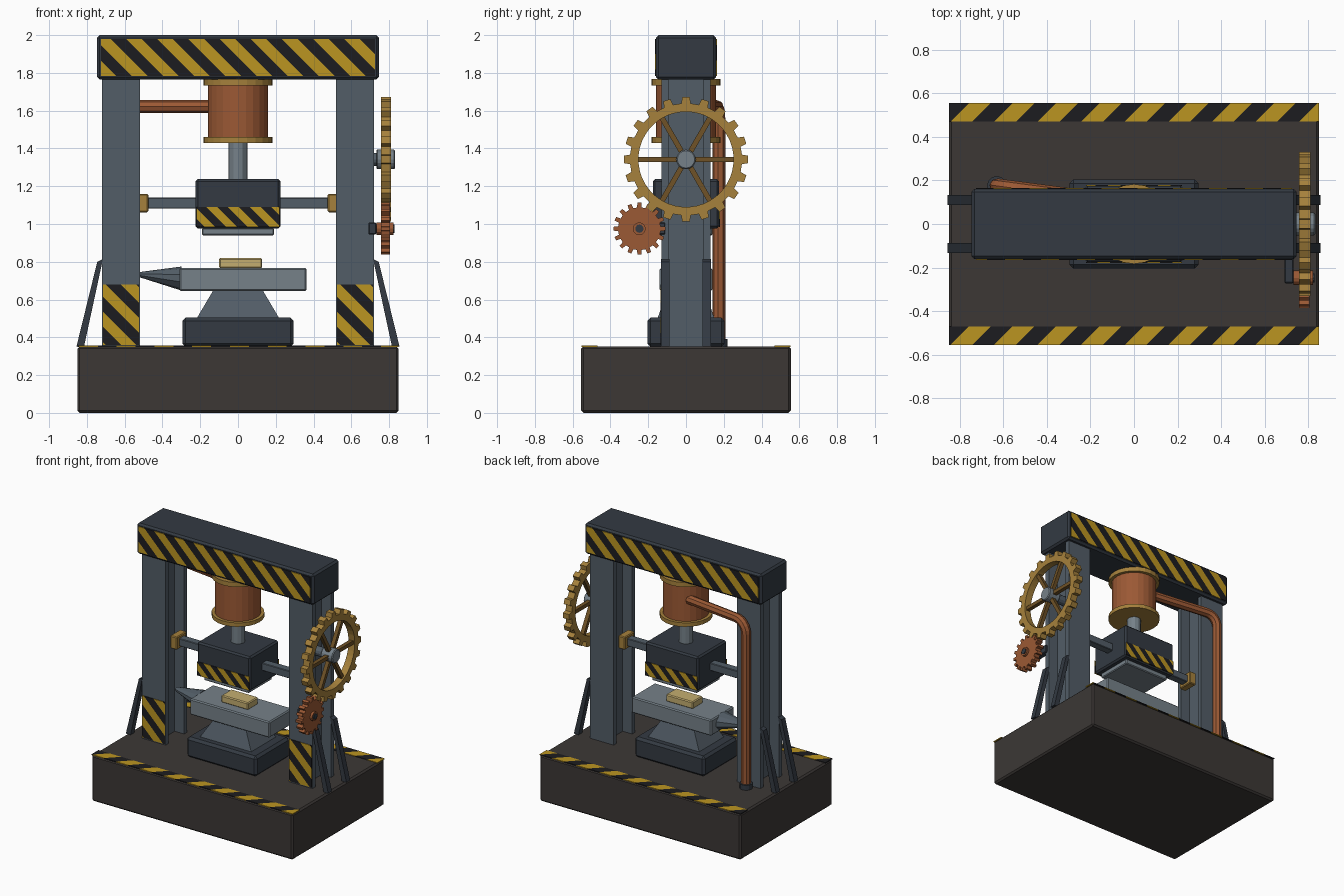
import bpy, bmesh, math
from math import pi, sin, cos, floor
from mathutils import Vector, Matrix

if "Cube" in bpy.data.objects:
    bpy.data.objects.remove(bpy.data.objects["Cube"])

def mat(name, r, g, b):
    m = bpy.data.materials.new(name)
    m.diffuse_color = (r, g, b, 1)
    m.use_nodes = True
    m.node_tree.nodes["Principled BSDF"].inputs["Base Color"].default_value = m.diffuse_color
    return m

BASE = mat("base_iron", .045, .039, .036)
STEEL = mat("blue_steel", .085, .11, .135)
DARK = mat("dark_steel", .033, .042, .055)
LIGHT = mat("bright_steel", .18, .22, .25)
COPPER = mat("copper", .33, .10, .035)
BRASS = mat("brass", .38, .22, .045)
SPOKE = mat("dark_brass", .16, .085, .02)
YELLOW = mat("hazard_yellow", .5, .30, .015)
BLACK = mat("hazard_black", .012, .012, .014)
BILLET = mat("billet", .55, .42, .16)

def finish(name, bm, *mats, bevel=0):
    bmesh.ops.recalc_face_normals(bm, faces=bm.faces[:])
    me = bpy.data.meshes.new(name)
    bm.to_mesh(me)
    bm.free()
    ob = bpy.data.objects.new(name, me)
    bpy.context.collection.objects.link(ob)
    for m in mats:
        me.materials.append(m)
    if bevel:
        md = ob.modifiers.new("bevel", 'BEVEL')
        md.width, md.segments = bevel, 1
    return ob

def box(name, x, y, z, m, bevel=0, taper=(1, 1)):
    """Box from (min, max) ranges; taper scales the top face."""
    bm = bmesh.new()
    bmesh.ops.create_cube(bm, size=1)
    for v in bm.verts:
        if v.co.z > 0:
            v.co.x *= taper[0]
            v.co.y *= taper[1]
    size = [r[1] - r[0] for r in (x, y, z)]
    mid = [(r[1] + r[0]) / 2 for r in (x, y, z)]
    bm.transform(Matrix.Translation(mid) @ Matrix.Diagonal((*size, 1)))
    return finish(name, bm, m, bevel=bevel)

def rod(name, a, b, r, m, sides=16, r2=None, squash=1, bevel=0):
    """Cylinder or cone from point a to point b."""
    a, b = Vector(a), Vector(b)
    bm = bmesh.new()
    bmesh.ops.create_cone(bm, cap_ends=True, segments=sides, radius1=r,
                          radius2=r if r2 is None else r2, depth=(b - a).length)
    rot = (b - a).to_track_quat('Z', 'Y').to_matrix().to_4x4()
    bm.transform(Matrix.Translation((a + b) / 2) @ Matrix.Diagonal((1, squash, 1, 1)) @ rot)
    return finish(name, bm, m, bevel=bevel)

def hazard(name, w, h, pitch, M, lean=1, t=.006):
    """Thin plate cut into diagonal two-colour stripes."""
    bm = bmesh.new()
    bmesh.ops.create_cube(bm, size=1)
    bm.transform(Matrix.Diagonal((w, h, t, 1)))
    n = Vector((1, lean, 0))
    k = int((w + h) / pitch) + 2
    for i in range(-k, k + 1):
        bmesh.ops.bisect_plane(bm, geom=bm.verts[:] + bm.edges[:] + bm.faces[:],
                               plane_co=(i * pitch / 2, 0, 0), plane_no=n)
    for f in bm.faces:
        f.material_index = floor(f.calc_center_median().dot(n) / (pitch / 2)) % 2
    bm.transform(M)
    return finish(name, bm, YELLOW, BLACK)

def upright(x, y, z, back=False):
    turn = Matrix.Rotation(pi, 4, 'Z') if back else Matrix.Identity(4)
    return turn @ Matrix.Translation((x, y, z)) @ Matrix.Rotation(pi / 2, 4, 'X')

def gear(name, y, z, x0, x1, root, tip, inner, teeth, m):
    """Toothed ring lying in the yz plane."""
    bm = bmesh.new()
    rings = []
    for k in range(teeth):
        for off, r in ((-.27, root), (-.19, tip), (.19, tip), (.27, root)):
            a = 2 * pi * (k + off) / teeth
            rings.append([bm.verts.new((x, y + q * cos(a), z + q * sin(a)))
                          for x, q in ((x0, inner), (x0, r), (x1, r), (x1, inner))])
    for i, p in enumerate(rings):
        q = rings[(i + 1) % len(rings)]
        for j in range(4):
            bm.faces.new((p[j], p[(j + 1) % 4], q[(j + 1) % 4], q[j]))
    return finish(name, bm, m)

# Base and its edge stripes
box("base", (-.85, .85), (-.555, .555), (0, .352), BASE, .012)
for s, side in ((-1, "front"), (1, "back")):
    hazard(f"base_stripe_{side}", 1.7, .085, .2, Matrix.Translation((0, s * .512, .353)), -1)

# I-section columns with braces, stripes and guide blocks
for s, side in ((-1, "left"), (1, "right")):
    w, d, f, t = .1, .13, .037, .02
    half = [(w, -d), (w, -d + f), (t, -d + f), (t, d - f), (w, d - f), (w, d)]
    pts = half + [(-x, y) for x, y in reversed(half)]
    bm = bmesh.new()
    face = bm.faces.new([bm.verts.new((s * .62 + x, y, .35)) for x, y in pts])
    up = bmesh.ops.extrude_face_region(bm, geom=[face])
    bmesh.ops.translate(bm, verts=[v for v in up["geom"] if isinstance(v, bmesh.types.BMVert)],
                        vec=(0, 0, 1.43))
    finish(f"column_{side}", bm, STEEL)
    hazard(f"column_stripe_{side}", .192, .32, .16, upright(s * .62, -.132, .52))
    for y, end in ((-.11, "front"), (.11, "back")):
        bm = bmesh.new()
        corners = [(.815, .352), (.855, .352), (.745, .80), (.715, .815)]
        face = bm.faces.new([bm.verts.new((s * x, y - .022, z)) for x, z in corners])
        ext = bmesh.ops.extrude_face_region(bm, geom=[face])
        bmesh.ops.translate(bm, vec=(0, .044, 0),
                            verts=[v for v in ext["geom"] if isinstance(v, bmesh.types.BMVert)])
        finish(f"brace_{side}_{end}", bm, DARK)
    xs = sorted((s * .475, s * .532))
    box(f"guide_block_{side}", xs, (-.06, .06), (1.062, 1.16), BRASS, .006)
    box(f"guide_bar_{side}", sorted((s * .2, s * .5)), (-.03, .03), (1.082, 1.14), STEEL, .004)

# Top beam
box("top_beam", (-.747, .747), (-.16, .16), (1.765, 2), DARK, .014)
for back in (False, True):
    end = "back" if back else "front"
    hazard(f"beam_stripe_{end}", 1.45, .195, .165, upright(0, -.162, 1.882, back))
    hazard(f"ram_stripe_{end}", .44, .105, .115, upright(0, -.177, 1.037, back))

# Hydraulic cylinder and piston
rod("cylinder", (0, 0, 1.44), (0, 0, 1.76), .16, COPPER, 24)
rod("cylinder_top_flange", (0, 0, 1.733), (0, 0, 1.768), .183, BRASS, 24)
rod("cylinder_bottom_flange", (0, 0, 1.43), (0, 0, 1.46), .183, BRASS, 24)
rod("piston_rod", (0, 0, 1.22), (0, 0, 1.44), .05, LIGHT, 12)

# Ram
box("ram", (-.225, .225), (-.175, .175), (.977, 1.237), DARK, .012)
box("ram_die", (-.19, .19), (-.14, .14), (.94, .98), LIGHT, .006)

# Feed pipe: out of the cylinder, round a bend and down to the base
start, corner, R = Vector((-.1, .105, 1.622)), Vector((-.63, .175, 1.622)), .09
d = (corner - start).normalized()
path = [start]
for i in range(7):
    a = i / 6 * pi / 2
    path.append(corner - d * R * (1 - sin(a)) - Vector((0, 0, R * (1 - cos(a)))))
path.append(Vector((-.63, .175, .352)))
cu = bpy.data.curves.new("feed_pipe", 'CURVE')
cu.dimensions, cu.bevel_depth, cu.bevel_resolution, cu.use_fill_caps = '3D', .034, 2, True
sp = cu.splines.new('POLY')
sp.points.add(len(path) - 1)
for p, co in zip(sp.points, path):
    p.co = (*co, 1)
sp.use_smooth = False
cu.materials.append(COPPER)
pipe = bpy.data.objects.new("feed_pipe", cu)
bpy.context.collection.objects.link(pipe)
bpy.context.view_layer.objects.active = pipe
pipe.select_set(True)
bpy.ops.object.convert(target='MESH')
rod("pipe_collar", (-.63, .175, .35), (-.63, .175, .39), .045, DARK, 12)

# Anvil on its foot, with a hot billet
box("anvil_foot", (-.295, .295), (-.205, .205), (.35, .505), DARK, .018)
box("anvil_waist", (-.217, .217), (-.15, .15), (.503, .65), STEEL, 0, (.6, .65))
box("anvil_body", (-.31, .363), (-.14, .14), (.645, .767), LIGHT, .008)
rod("anvil_horn", (-.305, 0, .713), (-.52, 0, .732), .062, STEEL, 10, .014, 1.35)
box("billet", (-.1, .128), (-.062, .062), (.765, .82), BILLET, .007)

# Large spoked gear
gear("large_gear", 0, 1.342, .757, .81, .297, .33, .252, 20, BRASS)
for i in range(3):
    a = i * pi / 3
    bm = bmesh.new()
    bmesh.ops.create_cube(bm, size=1)
    bm.transform(Matrix.Translation((.783, 0, 1.342)) @ Matrix.Rotation(a, 4, 'X')
                 @ Matrix.Diagonal((.03, .52, .028, 1)))
    finish(f"gear_spokes_{i + 1}", bm, SPOKE)
rod("gear_axle", (.61, 0, 1.342), (.74, 0, 1.342), .035, STEEL, 12)
rod("gear_hub", (.732, 0, 1.342), (.832, 0, 1.342), .052, LIGHT, 16, bevel=.006)

# Small pinion on a bracket
gear("pinion", -.247, .975, .757, .805, .113, .138, .015, 16, COPPER)
rod("pinion_hub", (.732, -.247, .975), (.822, -.247, .975), .034, COPPER, 12)
rod("pinion_pin", (.70, -.247, .975), (.828, -.247, .975), .022, DARK, 10)
box("pinion_bracket", (.69, .733), (-.272, -.11), (.945, 1.007), DARK, .005)
